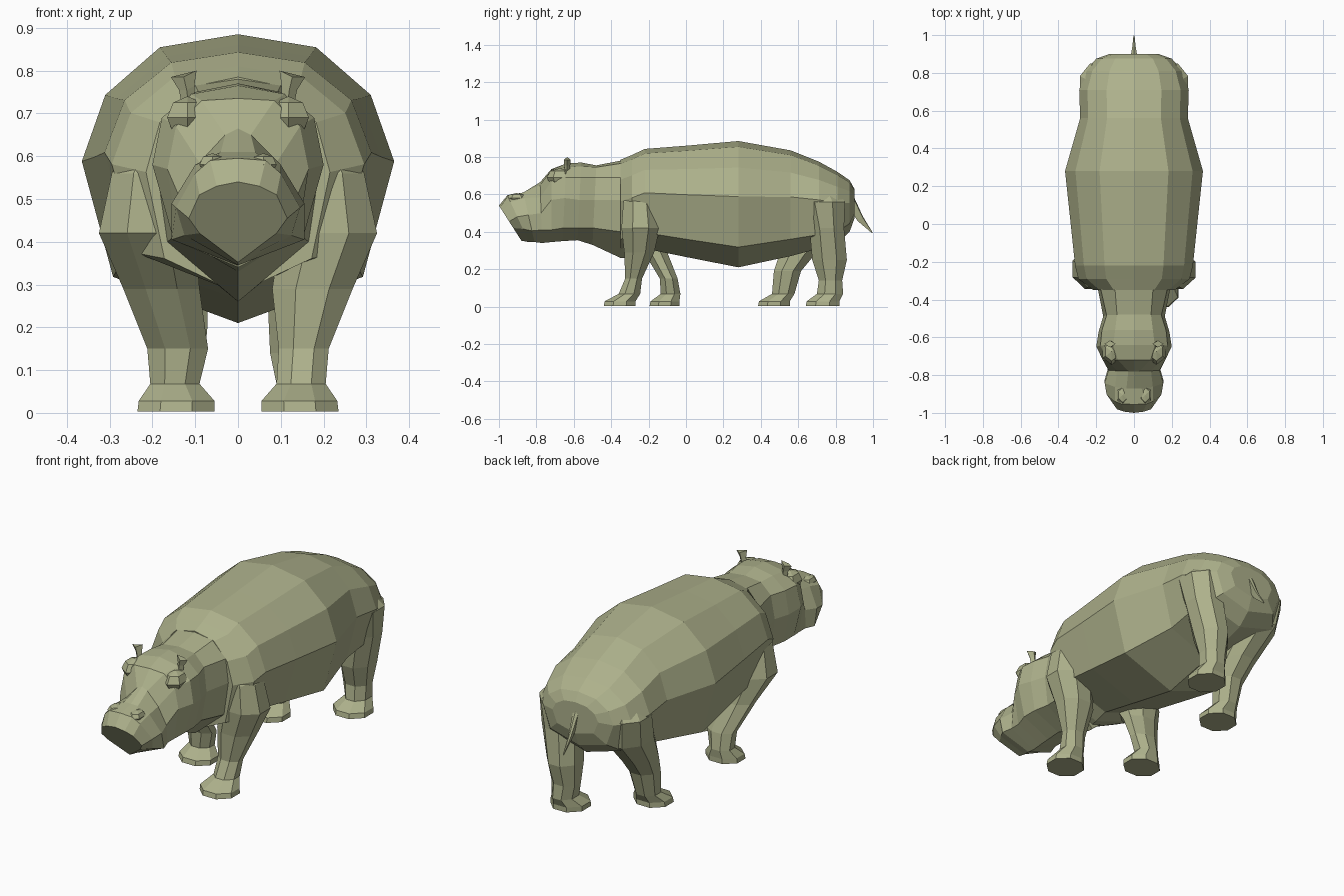
import bpy, bmesh, math
from mathutils import Vector

hide = bpy.data.materials.new("olive_grey_hide")
hide.diffuse_color = (0.42, 0.44, 0.26, 1)


def finish(name, bm):
    bmesh.ops.recalc_face_normals(bm, faces=bm.faces)
    me = bpy.data.meshes.new(name)
    bm.to_mesh(me)
    bm.free()
    me.materials.append(hide)
    ob = bpy.data.objects.new(name, me)
    bpy.context.collection.objects.link(ob)
    return ob


def loft(name, rings):
    """Skin a list of equal-length closed rings and cap both ends."""
    bm = bmesh.new()
    vs = [[bm.verts.new(p) for p in r] for r in rings]
    n = len(vs[0])
    for a, b in zip(vs, vs[1:]):
        for i in range(n):
            j = (i + 1) % n
            bm.faces.new((a[i], a[j], b[j], b[i]))
    bm.faces.new(vs[0])
    bm.faces.new(vs[-1])
    return finish(name, bm)


def mirrored(half):
    """Half section from top centre to bottom centre -> full ring."""
    return half + [(-x, y, z) for x, y, z in half[-2:0:-1]]


# Barrel body: one unit section scaled along the spine (y, half width, bottom, top)
section = [(0, 1), (.5, .955), (.85, .79), (1, .56), (.8, .16), (0, 0)]
spine = [(-.35, .215, .28, .785), (-.29, .295, .29, .81), (-.22, .312, .31, .843),
         (0, .335, .265, .86), (.28, .365, .21, .885), (.56, .285, .27, .835),
         (.71, .29, .31, .775), (.81, .26, .34, .72), (.875, .20, .40, .675),
         (.90, .13, .47, .63)]
loft("body", [mirrored([(w * u, y, zb + (zt - zb) * v) for u, v in section])
              for y, w, zb, zt in spine])

# Neck, skull and muzzle: (y top, y bottom, z top, four side points, z bottom)
head = [
    (-.30, -.32, .78, (.11, .76), (.19, .69), (.21, .56), (.17, .40), .26),
    (-.35, -.35, .78, (.10, .765), (.175, .69), (.19, .57), (.165, .40), .26),
    (-.48, -.50, .755, (.09, .745), (.145, .69), (.163, .57), (.14, .42), .33),
    (-.56, -.58, .77, (.10, .75), (.17, .69), (.187, .57), (.155, .42), .355),
    (-.64, -.66, .765, (.11, .745), (.178, .69), (.20, .58), (.155, .42), .35),
    (-.72, -.72, .735, (.085, .73), (.145, .67), (.165, .57), (.14, .41), .345),
    (-.78, -.77, .665, (.03, .65), (.09, .585), (.135, .50), (.14, .41), .34),
    (-.87, -.81, .61, (.04, .61), (.10, .58), (.155, .49), (.155, .405), .345),
    (-.955, -.84, .595, (.065, .59), (.10, .56), (.145, .48), (.125, .415), .345),
    (-1.0, -.88, .54, (.05, .53), (.09, .51), (.115, .455), (.09, .42), .352)]
rings = []
for yt, yb, zt, *side, zb in head:
    pts = [(0, zt)] + side + [(0, zb)]
    rings.append(mirrored([(x, yt + (yb - yt) * (zt - z) / (zt - zb), z) for x, z in pts]))
loft("head", rings)


# Legs: octagonal rings given as (z, x inner, x outer, y front, y back)
def leg(name, side, rows):
    rings = []
    for z, x0, x1, y0, y1 in rows:
        ring = []
        for k in range(8):
            a = math.radians(22.5 + 45 * k)
            s = math.cos(math.radians(22.5)) * 2
            ring.append((side * ((x0 + x1) / 2 + (x1 - x0) * math.cos(a) / s),
                         (y0 + y1) / 2 + (y1 - y0) * math.sin(a) / s, z))
        rings.append(ring)
    loft(name, rings)


def foot(y0, y1, a0, a1):
    """Ankle and splayed foot, ending at the ground."""
    return [(.068, .09, .205, a0, a1), (.028, .055, .232, y0 + .005, y1),
            (0.003, .055, .235, y0, y1)]


shoulder = [(.66, .14, .235, -.29, -.18), (.56, .12, .295, -.335, -.16)]
hip = [(.66, .10, .20, .64, .78), (.56, .10, .287, .62, .85)]
leg("front_leg_right", 1, shoulder + [(.42, .10, .325, -.345, -.14), (.29, .08, .268, -.33, -.17),
    (.15, .095, .212, -.325, -.235)] + foot(-.44, -.27, -.36, -.245))
leg("front_leg_left", -1, shoulder + [(.42, .10, .325, -.345, -.13), (.29, .09, .268, -.225, -.10),
    (.15, .07, .212, -.14, -.045)] + foot(-.195, -.035, -.135, -.03))
leg("hind_leg_right", 1, hip + [(.42, .08, .268, .66, .845), (.25, .07, .228, .675, .86),
    (.14, .075, .207, .71, .835)] + foot(.64, .82, .70, .84))
leg("hind_leg_left", -1, hip + [(.42, .08, .272, .57, .83), (.28, .07, .235, .50, .69),
    (.19, .072, .215, .47, .615)] + foot(.385, .555, .46, .58))


# Small faceted swellings for brows and nostrils, mostly sunk into the head
def lump(name, loc, size):
    bm = bmesh.new()
    bmesh.ops.create_uvsphere(bm, u_segments=6, v_segments=4, radius=1)
    for v in bm.verts:
        v.co = Vector(c * s for c, s in zip(v.co, size)) + Vector(loc)
    finish(name, bm)


for s, tag in ((1, "right"), (-1, "left")):
    lump("brow_" + tag, (s * .118, -.675, .69), (.055, .07, .05))
    lump("nostril_" + tag, (s * .06, -.905, .58), (.035, .055, .027))
    # Ear: small cup that widens upwards
    ear = [(.115, .015, .014, .715), (.12, .018, .016, .755), (.127, .03, .018, .785)]
    rings = [[(s * (cx - w), -.635, z + w * .5), (s * cx, -.635 - d, z),
              (s * (cx + w), -.635, z), (s * cx, -.635 + d, z)] for cx, w, d, z in ear]
    loft("ear_" + tag, rings)

# Tail: thin tapering four-sided strip
tail = [(.87, .65, .03, .03), (.895, .58, .016, .04), (.945, .475, .008, .028), (.998, .395, .003, .004)]
loft("tail", [[(-w, y, z), (0, y - d, z - d * .6), (w, y, z), (0, y + d * .05, z + d * .2)]
              for y, z, w, d in tail])
